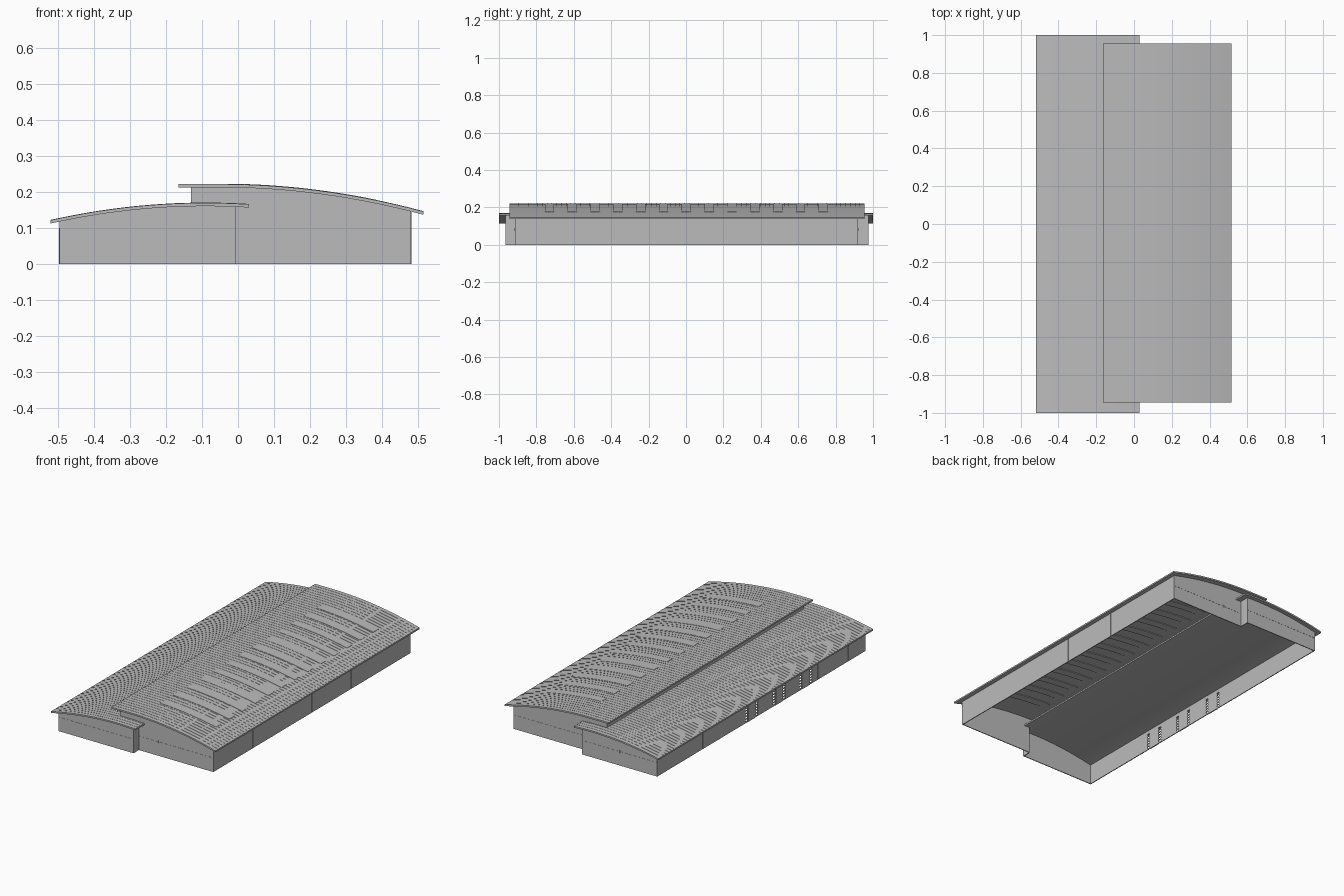
import bpy
import bmesh
from mathutils import Matrix, Vector

cube = bpy.data.objects.get("Cube")
if cube:
    bpy.data.objects.remove(cube, do_unlink=True)

# Single plain grey
grey = bpy.data.materials.new("plain grey")
grey.use_nodes = True
colour = (0.5, 0.5, 0.5, 1)
grey.diffuse_color = colour
grey.node_tree.nodes["Principled BSDF"].inputs["Base Color"].default_value = colour


def finish(name, bm):
    bmesh.ops.recalc_face_normals(bm, faces=bm.faces)
    mesh = bpy.data.meshes.new(name)
    bm.to_mesh(mesh)
    bm.free()
    mesh.materials.append(grey)
    obj = bpy.data.objects.new(name, mesh)
    bpy.context.collection.objects.link(obj)
    return obj


def add_box(bm, lo, hi):
    lo, hi = Vector(lo), Vector(hi)
    mid = Matrix.Translation((lo + hi) / 2)
    bmesh.ops.create_cube(bm, size=1, matrix=mid @ Matrix.Diagonal((*(hi - lo), 1)))


def add_prism(bm, outline, y0, y1):
    """Extrude an x-z outline along y."""
    face = bm.faces.new([bm.verts.new((x, y0, z)) for x, z in outline])
    out = bmesh.ops.extrude_face_region(bm, geom=[face])
    verts = [v for v in out["geom"] if isinstance(v, bmesh.types.BMVert)]
    bmesh.ops.translate(bm, verts=verts, vec=(0, y1 - y0, 0))


def low_top(x):
    return 0.17 - 0.26 * (x + 0.09) ** 2


def high_top(x):
    return 0.222 - 0.238 * max(0, x + 0.05) ** 2


def curve(top, x0, x1, drop=0, steps=16):
    xs = [x0 + (x1 - x0) * i / steps for i in range(steps + 1)]
    return [(x, top(x) + drop) for x in xs]


def sheet(top, x0, x1, low, high, steps=16):
    return curve(top, x0, x1, high, steps) + curve(top, x0, x1, low, steps)[::-1]


THICK = 0.009
WALL = 0.005
LOW_Y = (-0.965, 0.975)
HIGH_Y = (-0.915, 0.92)

# Two overlapping curved roofs with fine standing seams
for name, top, x0, x1, y0, y1 in (
        ("lower_roof", low_top, -0.52, 0.03, -1, 1),
        ("upper_roof", high_top, -0.165, 0.515, -0.945, 0.955)):
    bm = bmesh.new()
    add_prism(bm, sheet(top, x0, x1, -THICK, 0), y0, y1)
    finish(name, bm)
    bm = bmesh.new()
    count = int((y1 - y0) / 0.025)
    for i in range(1, count):
        y = y0 + (y1 - y0) * i / count
        add_prism(bm, sheet(top, x0, x1, -0.002, 0.001), y - 0.001, y + 0.001)
    finish(name + "_seams", bm)

# Rooflight strips across the upper roof, seen from inside and out
bm = bmesh.new()
for i in range(13):
    y = -0.73 + i * 0.122
    add_prism(bm, sheet(high_top, 0.02, 0.385, -THICK - 0.004, 0.0015), y - 0.025, y + 0.025)
finish("rooflight_strips", bm)

# End walls follow the roof curves
for end, low_y, high_y, inward in (("front", LOW_Y[0], HIGH_Y[0], WALL),
                                   ("back", LOW_Y[1], HIGH_Y[1], -WALL)):
    bm = bmesh.new()
    add_prism(bm, [(-0.005, 0), (-0.495, 0)] + curve(low_top, -0.495, -0.005, -0.006),
              low_y, low_y + inward)
    finish(end + "_lower_wall", bm)
    bm = bmesh.new()
    add_prism(bm, [(0.48, 0), (-0.005, 0), (-0.005, 0.165), (-0.13, 0.165)]
              + curve(high_top, -0.13, 0.48, -0.006), high_y, high_y + inward)
    finish(end + "_upper_wall", bm)
    # Short return wall between the two end walls
    bm = bmesh.new()
    add_box(bm, (-0.01, min(low_y, high_y), 0), (-0.005, max(low_y, high_y), 0.164))
    finish(end + "_return_wall", bm)
    # Thin rail and joint strips on the end walls
    bm = bmesh.new()
    out = -0.001 if inward > 0 else 0.001
    for y, x0, x1, joints in ((low_y, -0.495, -0.005, (-0.37, -0.25, -0.13)),
                              (high_y, -0.005, 0.48, (0.12, 0.24, 0.36))):
        a, b = sorted((y, y + out))
        add_box(bm, (x0, a, 0.081), (x1, b, 0.083))
        for x in joints:
            add_box(bm, (x - 0.001, a, 0.075), (x + 0.001, b, 0.09))
    finish(end + "_wall_strips", bm)

# Long walls and the clerestory between the roofs
bm = bmesh.new()
add_box(bm, (0.475, HIGH_Y[0], 0), (0.48, HIGH_Y[1], 0.15))
finish("left_wall", bm)
bm = bmesh.new()
add_box(bm, (-0.13, HIGH_Y[0], 0.162), (-0.125, HIGH_Y[1], 0.216))
finish("clerestory_wall", bm)
bm = bmesh.new()
add_box(bm, (-0.495, LOW_Y[0], 0), (-0.49, LOW_Y[1], 0.124))
right_wall = finish("right_wall", bm)

# Columns of small openings beside the three doorways
bm = bmesh.new()
for door in (-0.41, -0.16, 0.095):
    for side in (-0.048, 0.048):
        for row in range(6):
            z = 0.008 + row * 0.016
            add_box(bm, (-0.52, door + side - 0.01, z), (-0.47, door + side + 0.01, z + 0.011))
cutter = finish("opening_cutter", bm)
cutter.hide_render = True
cut = right_wall.modifiers.new("openings", "BOOLEAN")
cut.object = cutter
cut.solver = "EXACT"
bpy.context.view_layer.update()
deps = bpy.context.evaluated_depsgraph_get()
cut_mesh = bpy.data.meshes.new_from_object(right_wall.evaluated_get(deps))
right_wall.modifiers.clear()
right_wall.data = cut_mesh
bpy.data.objects.remove(cutter, do_unlink=True)

# Door leaves between the columns
bm = bmesh.new()
for door in (-0.41, -0.16, 0.095):
    add_box(bm, (-0.497, door - 0.034, 0), (-0.495, door + 0.034, 0.1))
finish("doors", bm)

# Upright joint strips along both long walls
bm = bmesh.new()
for i in range(1, 10):
    y = HIGH_Y[0] + (HIGH_Y[1] - HIGH_Y[0]) * i / 10
    add_box(bm, (0.48, y - 0.0015, 0), (0.481, y + 0.0015, 0.145))
for i in range(5):
    for y in (-0.9 + i * 0.095, 0.25 + i * 0.15):
        add_box(bm, (-0.496, y - 0.0015, 0), (-0.495, y + 0.0015, 0.12))
finish("long_wall_strips", bm)

# Smooth the curved sheets while keeping their edges crisp
bpy.ops.object.select_all(action="DESELECT")
for obj in bpy.context.collection.objects:
    if obj.type == "MESH" and "roof" in obj.name:
        obj.select_set(True)
        bpy.context.view_layer.objects.active = obj
bpy.ops.object.shade_smooth_by_angle()
